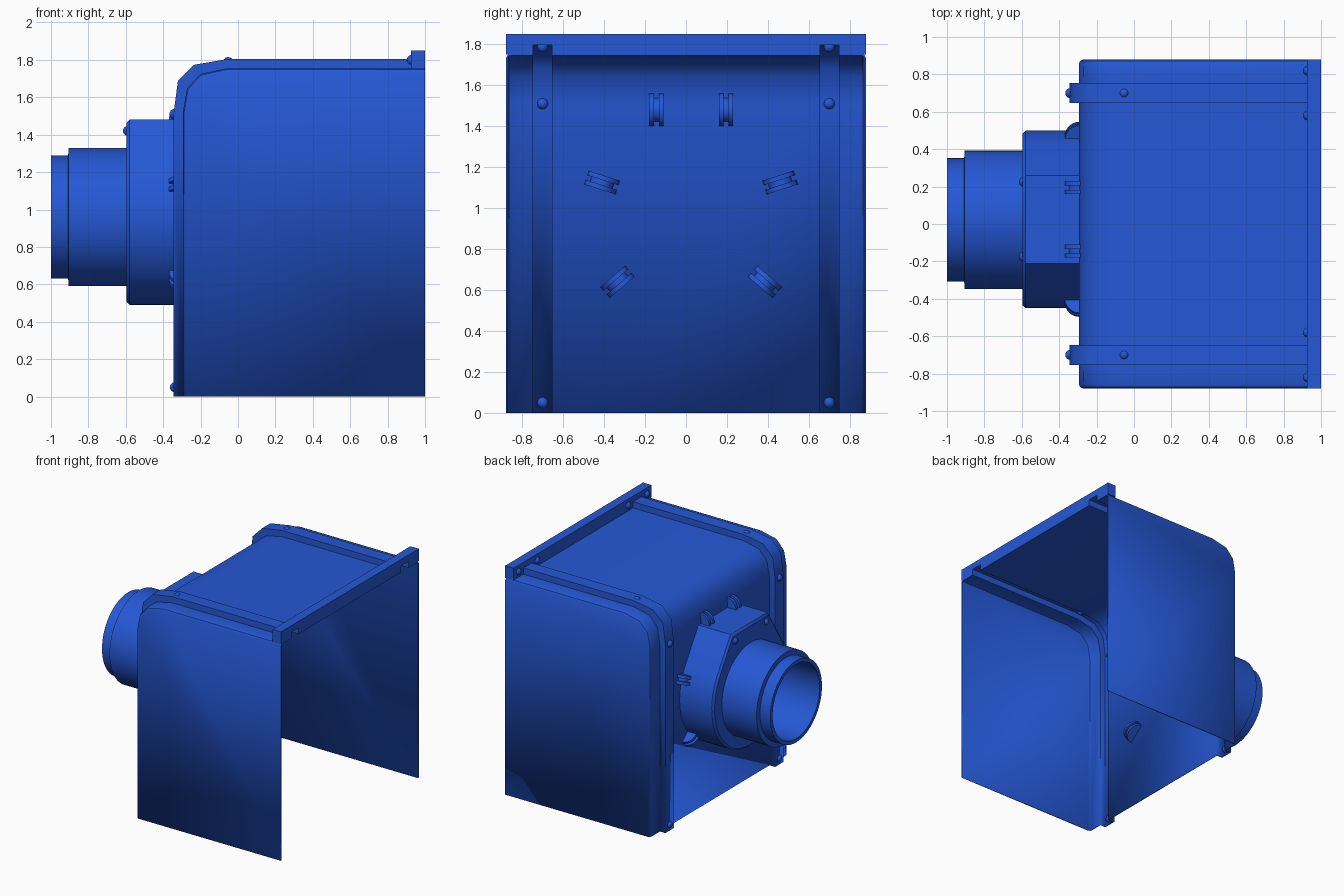
import bpy, bmesh, math
from mathutils import Vector

cube = bpy.data.objects.get("Cube")
if cube:
    bpy.data.objects.remove(cube, do_unlink=True)

blue = bpy.data.materials.new("blue")
blue.use_nodes = True
COLOUR = (0.0185, 0.098, 0.67, 1)
blue.diffuse_color = COLOUR
blue.node_tree.nodes["Principled BSDF"].inputs["Base Color"].default_value = COLOUR


def finish(name, bm, angle=40):
    bmesh.ops.recalc_face_normals(bm, faces=bm.faces)
    mesh = bpy.data.meshes.new(name)
    bm.to_mesh(mesh)
    bm.free()
    mesh.materials.append(blue)
    ob = bpy.data.objects.new(name, mesh)
    bpy.context.collection.objects.link(ob)
    bpy.ops.object.select_all(action='DESELECT')
    ob.select_set(True)
    bpy.context.view_layer.objects.active = ob
    bpy.ops.object.shade_smooth_by_angle(angle=math.radians(angle))
    return ob


def loft(name, rings, closed=True, caps=(True, True)):
    """Join rows of points with quads; optionally cap the two end rows."""
    bm = bmesh.new()
    rows = [[bm.verts.new(p) for p in ring] for ring in rings]
    n = len(rows[0])
    for a, b in zip(rows, rows[1:]):
        for i in range(n if closed else n - 1):
            j = (i + 1) % n
            bm.faces.new((a[i], a[j], b[j], b[i]))
    for row, cap in zip((rows[0], rows[-1]), caps):
        if cap:
            bm.faces.new(row)
    return finish(name, bm)


def lathe(name, profile, origin, axis, steps=48, caps=(True, True)):
    """Turn (offset, radius) pairs about an axis."""
    turn = Vector(axis).to_track_quat('Z', 'Y')
    rings = []
    for h, r in profile:
        ring = []
        for i in range(steps):
            a = math.tau * i / steps
            ring.append(Vector(origin) + turn @ Vector((r * math.cos(a), r * math.sin(a), h)))
        rings.append(ring)
    return loft(name, rings, caps=caps)


# Hood: one pressed sheet with two raised ribs and closed side panels
def hood_profile(y, d):
    pts = [(-.29 - d, 0), (-.29 - d, 1.52), (-.268 - d, 1.645 + .8 * d),
           (-.2 - .7 * d, 1.72 + d), (-.06, 1.75 + d), (1, 1.75 + d), (1, 0)]
    return [(x, y, z) for x, z in pts]


RIB = .05
half = [(.65, 0), (.65, RIB), (.75, RIB), (.75, 0), (.855, 0), (.868, -.005), (.875, -.018)]
stations = [(-y, d) for y, d in reversed(half)] + half
hood = loft("hood", [hood_profile(y, d) for y, d in stations], closed=False)
# the last strip of each row would wall off the open back, so it is removed
bm = bmesh.new()
bm.from_mesh(hood.data)
back = [f for f in bm.faces if all(v.co.x > .99 for v in f.verts)]
bmesh.ops.delete(bm, geom=back, context='FACES')
bm.to_mesh(hood.data)
bm.free()
skin = hood.modifiers.new("thickness", 'SOLIDIFY')
skin.thickness = .01
skin.offset = 0

# Flange along the open edge, notched where the ribs run through
edge = [(-.88, 1.85), (-.88, 1.75)]
for s in (-1, 1):
    notch = [(s * .7 - .05, 1.75), (s * .7 - .05, 1.8), (s * .7 + .05, 1.8), (s * .7 + .05, 1.75)]
    edge += notch
edge += [(.88, 1.75), (.88, 1.85)]
loft("rear_flange", [[(x, y, z) for y, z in edge] for x in (.925, 1)])

# Collar: round below, tangent sides up to a flat top
CY, CZ, R = .025, .965, .475
outline = [(.235, .515)]
for i in range(41):
    a = math.radians(32 - i * 244 / 40)
    outline.append((R * math.cos(a), R * math.sin(a)))
outline.append((-.235, .515))
loft("collar", [[(x, CY + y * s, CZ + z * s) for y, z in outline]
                for x, s in ((-.288, 1), (-.58, 1), (-.595, .968))])

# Stepped outlet tube, open at the outer end
lathe("outlet_tube", [(0, .37), (.315, .37), (.318, .33), (.41, .33), (.41, .3), (0, .3)],
      (-.59, .022, .96), (-1, 0, 0), steps=64, caps=(False, False))

# Spool-shaped clips around the collar
spool = [(.035, .08), (.012, .08), (.012, .058), (-.012, .058), (-.012, .08), (-.035, .08)]
for side, s in (("left", 1), ("right", -1)):
    for place, y, z, deg in (("top", .17, 1.48, 90), ("middle", .435, 1.125, 18),
                             ("bottom", .36, .64, -41)):
        a = math.radians(deg)
        lathe(f"{place}_clip_{side}", spool, (-.29, CY + s * y, z),
              (0, -s * math.sin(a), math.cos(a)), steps=24)


# Domed bolts
def bolt(name, x, y, z, r=.027):
    bm = bmesh.new()
    bmesh.ops.create_uvsphere(bm, u_segments=16, v_segments=10, radius=r)
    bmesh.ops.translate(bm, verts=bm.verts, vec=(x, y, z))
    finish(name, bm)


for s in (-1, 1):
    bolt("rib_bolt_low", -.337, s * .7, .05)
    bolt("rib_bolt_high", -.34, s * .7, 1.51)
    bolt("rib_bolt_top", -.053, s * .7, 1.788)
    bolt("flange_bolt_outer", .93, s * .82, 1.8)
    bolt("flange_bolt_inner", .93, s * .58, 1.8)
    bolt("collar_bolt", -.588, CY + s * .2, 1.42)
